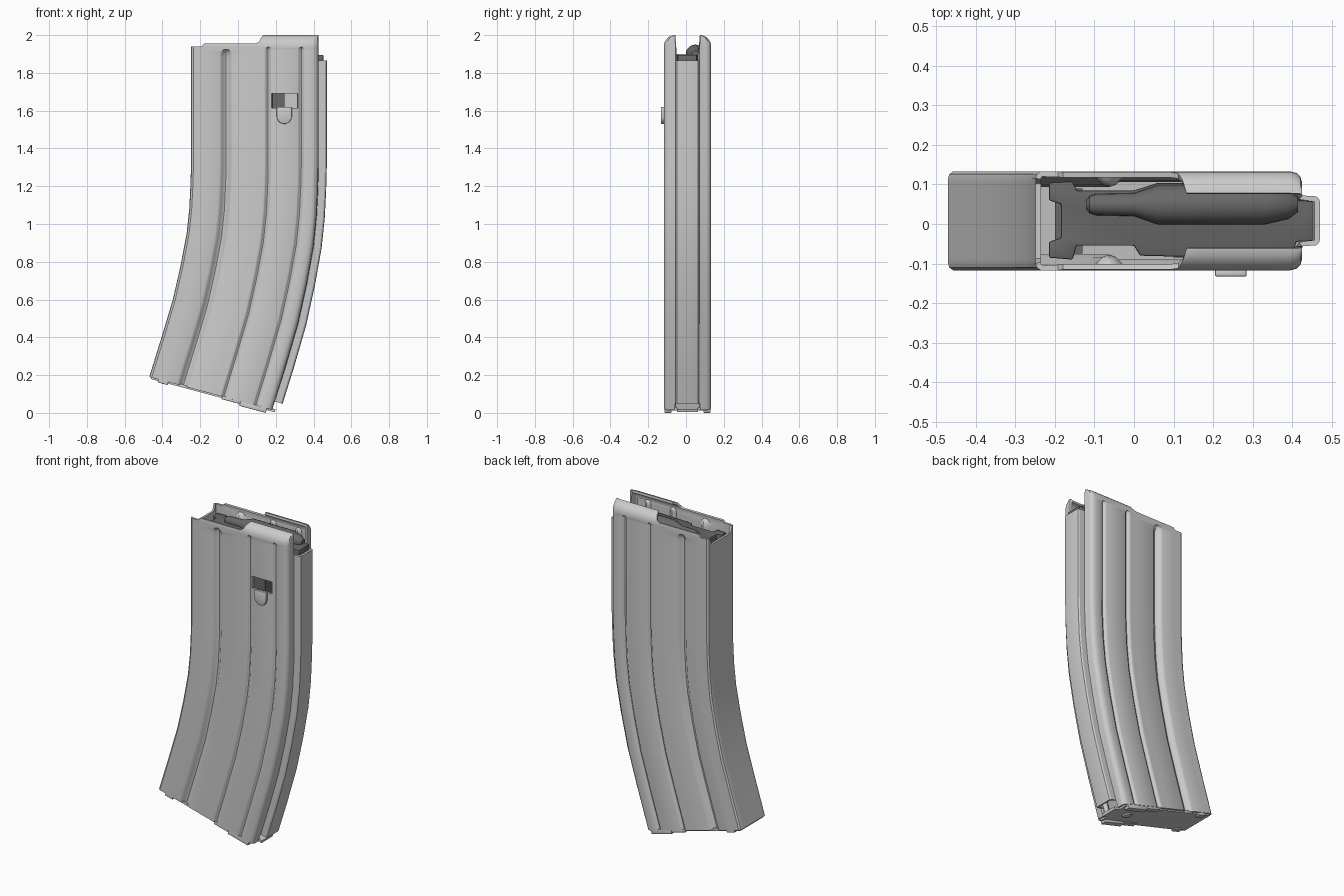
import bpy, bmesh
from math import sin, cos, asin, pi, sqrt, radians
from mathutils import Matrix

if "Cube" in bpy.data.objects:
    bpy.data.objects.remove(bpy.data.objects["Cube"])

YC = 0.008          # body centre line in y
FX = -0.249         # x of the front wall at the top


def make(name, bm, mat=None, thick=0, bevel=0, angle=32):
    me = bpy.data.meshes.new(name)
    bm.to_mesh(me)
    bm.free()
    ob = bpy.data.objects.new(name, me)
    bpy.context.collection.objects.link(ob)
    if thick:
        m = ob.modifiers.new("wall", 'SOLIDIFY')
        m.thickness, m.offset = thick, -1
    if bevel:
        m = ob.modifiers.new("bevel", 'BEVEL')
        m.width, m.segments = bevel, 2
    bpy.ops.object.select_all(action='DESELECT')
    ob.select_set(True)
    bpy.context.view_layer.objects.active = ob
    if ob.modifiers:
        bpy.ops.object.convert(target='MESH')
    bpy.ops.object.shade_smooth_by_angle(angle=radians(angle))
    if mat:
        ob.data.materials.append(mat)
    return ob


def add_box(bm, x0, x1, y0, y1, z0, z1, mtx=Matrix()):
    m = mtx @ Matrix.Translation(((x0 + x1) / 2, (y0 + y1) / 2, (z0 + z1) / 2)) \
        @ Matrix.Diagonal((x1 - x0, y1 - y0, z1 - z0, 1))
    bmesh.ops.create_cube(bm, size=1, matrix=m)


def add_prism(bm, pts, vec):
    f = bm.faces.new([bm.verts.new(p) for p in pts])
    r = bmesh.ops.extrude_face_region(bm, geom=[f])
    bmesh.ops.translate(bm, vec=vec, verts=[v for v in r['geom'] if isinstance(v, bmesh.types.BMVert)])
    bmesh.ops.recalc_face_normals(bm, faces=bm.faces)


dark = bpy.data.materials.new("dark_grey")
dark.diffuse_color = (0.14, 0.14, 0.14, 1)
dark.use_nodes = True
dark.node_tree.nodes["Principled BSDF"].inputs["Base Color"].default_value = dark.diffuse_color

# --- shell cross-section: (x, y, top height, groove) from front centre to rear centre
def groove(c, r, depth, top):
    return [(c + k * r / 4, 0.125, 1.955 if c < 0.1 else 2.0, (c, r, depth, top, k / 4)) for k in range(-4, 5)]

half = [(-.249, 0, 1.90, 0), (-.249, .095, 1.90, 0), (-.249, .108, 1.94, 0), (-.246, .118, 1.94, 0),
        (-.236, .125, 1.94, 0), (-.192, .125, 1.94, 0), (-.180, .125, 1.955, 0)]
half += groove(-.063, .036, .026, 1.925)
half += [(.092, .125, 1.955, 0), (.112, .125, 1.965, 0), (.122, .125, 1.985, 0), (.133, .125, 2.0, 0)]
half += groove(.160, .018, .013, 1.937)
half += groove(.335, .018, .013, 1.937)
half += [(.395, .125, 2.0, 0), (.411, .121, 2.0, 0), (.421, .111, 2.0, 0), (.425, .096, 2.0, 0),
         (.425, .068, 2.0, 0), (.427, .064, 1.865, 0), (.460, .062, 1.865, 0), (.468, .056, 1.865, 0),
         (.470, .048, 1.865, 0), (.470, 0, 1.865, 0)]
cols = [(c, 1) for c in half] + [(c, -1) for c in half[-2:0:-1]]

# --- stations, top to bottom: front edge x, z and tilt in degrees
rows = [(FX, 1.94 + .06 * sin(radians(a)), 0) for a in (90, 80, 68, 56, 42, 28, 14.5)]
rows += [(FX, z, 0) for z in (1.94, 1.937, 1.935, 1.931, 1.927, 1.925, 1.923, 1.919, 1.912, 1.902,
                              1.889, 1.865, 1.69, 1.615, 1.3)]
rows += [(-.252, 1.2, 1.5), (-.258, 1.08, 3.5), (-.272, .95, 6), (-.304, .78, 8.5),
         (-.345, .6, 11), (-.405, .4, 13.2), (-.47, .19, 15)]


def shell_point(i, col, side):
    lx, lz, tilt = rows[i]
    x, y, cap, g = col
    z = min(lz, cap)
    if g:
        c, r, d, top, k = g
        e = (z - (top - r)) / r
        w = 1 if e <= 0 else sqrt(max(0, 1 - e * e))
        x = c + k * r * w
        y -= d * w * (1 + cos(pi * k)) / 2
    if z > 1.94 and y > .065:                       # feed lips curl inwards
        y = .065 + (y - .065) * max(.08, cos(asin(min(1, (z - 1.94) / .06))))
    s, t = x - FX, radians(tilt)
    px, pz = lx + s * cos(t), z - s * sin(t)
    if i == len(rows) - 1 and x > .426:             # rear rib stops short
        px, pz = px + .012, pz + .045
    return px, y * side + YC, pz


bm = bmesh.new()
grid = [[bm.verts.new(shell_point(i, c, s)) for c, s in cols] for i in range(len(rows))]
n = len(cols)
for i in range(len(rows) - 1):
    for j in range(n):
        k = (j + 1) % n
        xs = sorted((cols[j][0][0], cols[k][0][0]))
        window = rows[i][1] == 1.69 and cols[k][1] < 0 and xs[0] > .17 and xs[1] < .32 and xs[1] - xs[0] > .1
        if not window:
            bm.faces.new((grid[i][j], grid[i][k], grid[i + 1][k], grid[i + 1][j]))
bmesh.ops.remove_doubles(bm, verts=bm.verts, dist=2e-5)
bmesh.ops.dissolve_degenerate(bm, edges=bm.edges, dist=1e-5)
make("magazine_shell", bm, thick=.014)

# --- raised tongue below the side window
bm = bmesh.new()
pts = [(.205, -.115, 1.62)] + [(.245 - .04 * cos(pi * a / 12), -.115, 1.57 - .04 * sin(pi * a / 12))
                               for a in range(13)] + [(.285, -.115, 1.62)]
add_prism(bm, pts, (0, -.018, 0))
make("window_tongue", bm, bevel=.004)

# --- follower: top plate with lugs, ridge and legs
bm = bmesh.new()
plan = [(-.215, -.085), (-.155, -.09), (-.145, -.055), (0, -.055), (.015, -.08), (.40, -.09), (.41, -.045),
        (.452, -.043), (.452, .058), (.41, .06), (.40, .1), (.06, .104), (0, .085), (-.145, .085),
        (-.155, .108), (-.215, .105), (-.215, .06), (-.185, .05), (-.185, -.035), (-.215, -.045)]
add_prism(bm, [(x, y, 1.82) for x, y in plan], (0, 0, .075))
make("follower_plate", bm, dark, bevel=.004)

bm = bmesh.new()
add_box(bm, -.2, -.13, -.075, .09, 1.45, 1.83)
add_box(bm, .1, .245, -.085, .1, 1.5, 1.83)
make("follower_legs", bm, dark)

bm = bmesh.new()
rings = []
for x, r in ((-.12, .012), (-.112, .022), (-.095, .027), (0, .029), (.06, .05), (.33, .05), (.39, .036), (.415, .018)):
    rings.append([bm.verts.new((x, .049 + r * cos(pi * a / 10), 1.90 + r * sin(pi * a / 10))) for a in range(20)])
for a, b in zip(rings, rings[1:]):
    for j in range(20):
        bm.faces.new((a[j], a[(j + 1) % 20], b[(j + 1) % 20], b[j]))
bm.faces.new(rings[0])
bm.faces.new(rings[-1])
bmesh.ops.recalc_face_normals(bm, faces=bm.faces)
make("follower_ridge", bm, dark)

# --- floor plate, tilted with the bottom of the shell
tilt = Matrix.Translation((-.47, YC, .19)) @ Matrix.Rotation(radians(15), 4, 'Y')
bm = bmesh.new()
add_box(bm, .012, .69, -.055, .055, -.008, .008, tilt)
add_box(bm, .012, .655, -.112, .112, -.008, .008, tilt)
make("floor_plate", bm)

# --- folded shell tabs holding the floor plate
bm = bmesh.new()
for s in (-1, 1):
    for x0, x1, low in ((.05, .105, -.016), (.40, .50, -.014), (.50, .645, -.024)):
        y0, y1 = sorted((s * .085, s * .122))
        add_box(bm, x0, x1, y0, y1, low, .004, tilt)
make("floor_tabs", bm, bevel=.003)

# --- round dimple on the floor plate
bm = bmesh.new()
bmesh.ops.create_cone(bm, cap_ends=True, segments=24, radius1=.026, radius2=.03, depth=.01,
                      matrix=tilt @ Matrix.Translation((.55, 0, -.011)))
make("floor_button", bm)
